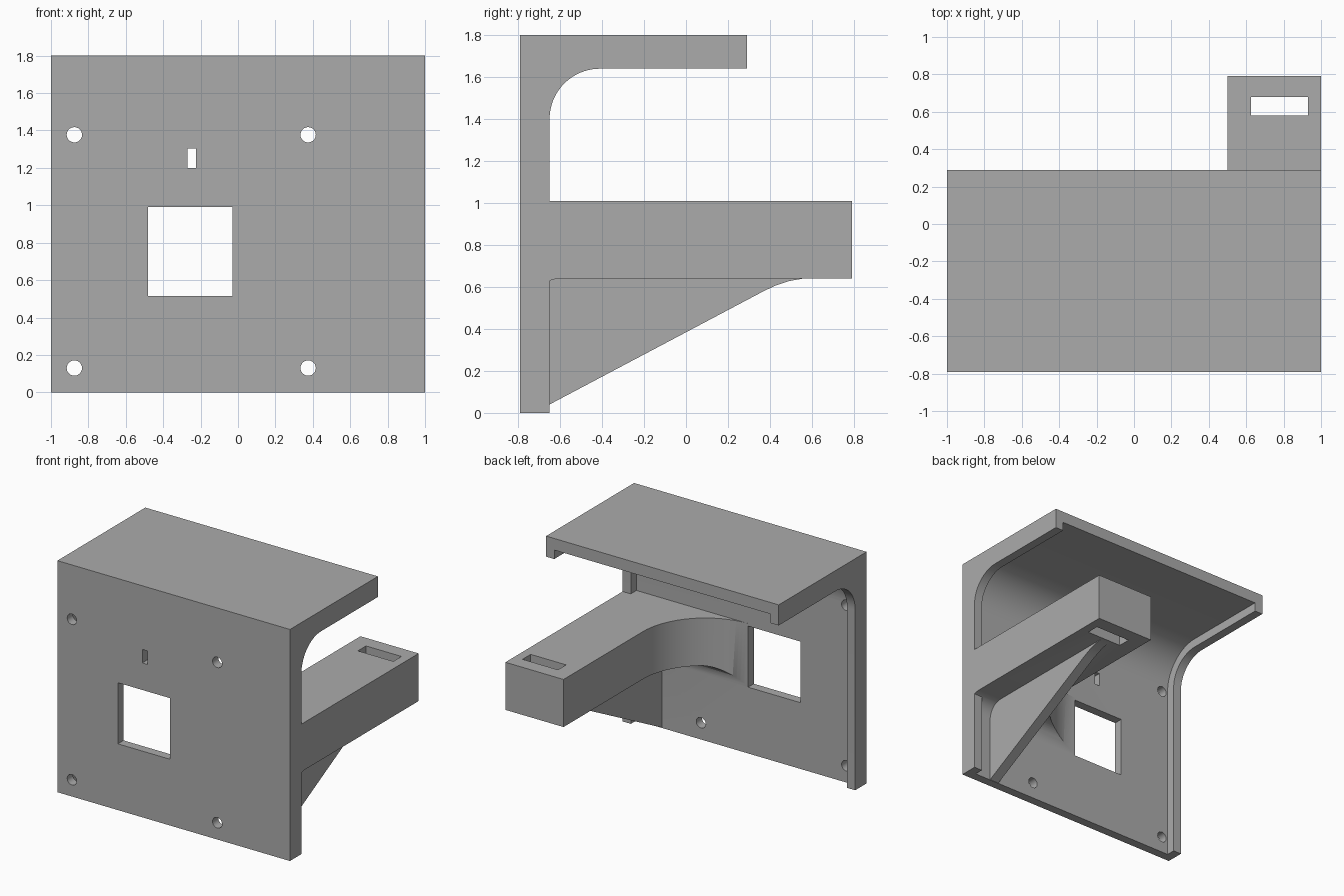
import bpy
import bmesh
import math
from mathutils import Vector

if "Cube" in bpy.data.objects:
    bpy.data.objects.remove(bpy.data.objects["Cube"], do_unlink=True)

grey = bpy.data.materials.new("matte_grey")
grey.use_nodes = True
GREY = (0.41, 0.41, 0.41, 1)
grey.diffuse_color = GREY
grey.node_tree.nodes["Principled BSDF"].inputs["Base Color"].default_value = GREY


def arc(cx, cy, r, start, end, steps=20):
    """Points on an arc, angles in degrees."""
    angles = [math.radians(start + (end - start) * i / steps) for i in range(steps + 1)]
    return [(cx + r * math.cos(a), cy + r * math.sin(a)) for a in angles]


def prism(name, points, axis, low, high):
    """Extrude a 2D outline along x (points are y, z), y (x, z) or z (x, y)."""
    place = {"x": lambda p: (low, p[0], p[1]),
             "y": lambda p: (p[0], low, p[1]),
             "z": lambda p: (p[0], p[1], low)}[axis]
    bm = bmesh.new()
    face = bm.faces.new([bm.verts.new(place(p)) for p in points])
    result = bmesh.ops.extrude_face_region(bm, geom=[face])
    shift = Vector([high - low if a == axis else 0 for a in "xyz"])
    moved = [g for g in result["geom"] if isinstance(g, bmesh.types.BMVert)]
    bmesh.ops.translate(bm, verts=moved, vec=shift)
    bmesh.ops.recalc_face_normals(bm, faces=bm.faces[:])
    mesh = bpy.data.meshes.new(name)
    bm.to_mesh(mesh)
    bm.free()
    mesh.materials.append(grey)
    obj = bpy.data.objects.new(name, mesh)
    bpy.context.collection.objects.link(obj)
    return obj


def box(x0, x1, y0, y1):
    return [(x0, y0), (x1, y0), (x1, y1), (x0, y1)]


def combine(target, tool, operation):
    """Apply a boolean and discard the tool object."""
    tool.hide_render = True
    mod = target.modifiers.new(operation.lower(), "BOOLEAN")
    mod.operation = operation
    mod.solver = "EXACT"
    mod.object = tool
    bpy.context.view_layer.objects.active = target
    bpy.ops.object.modifier_apply(modifier=mod.name)
    bpy.data.objects.remove(tool, do_unlink=True)


FRONT, RIM, SKIN = -0.79, -0.65, -0.72   # y of front, rim back and thin panel back
UNDER, ARM_TOP = 0.64, 1.01              # arm heights

# Upright panel and top shelf, at full rim thickness
shell = [(FRONT, 0), (RIM, 0)] + arc(-0.41, 1.4, 0.24, 180, 90)
shell += [(0.29, 1.64), (0.29, 1.8), (FRONT, 1.8)]
bracket = prism("bracket", shell, "x", -1, 1)

# Recess that leaves a raised rim along both sides
recess = [(SKIN, -0.1)] + arc(-0.41, 1.4, 0.31, 180, 90) + [(0.4, 1.71), (0.4, -0.1)]
combine(bracket, prism("recess", recess, "x", -0.93, 0.93), "DIFFERENCE")

# Arm with a wide sweep into the panel
plan = [(1, -0.75), (1, 0.79), (0.5, 0.79)] + arc(-0.04, -0.18, 0.54, 0, -90, 32)
plan += [(-0.04, -0.75)]
arm = prism("arm", plan, "z", 0.52, ARM_TOP)

# Underside of the arm, rounded where it meets the panel
under = [(SKIN, 0.4)] + arc(-0.6, 0.52, 0.12, 180, 90, 12) + [(0.9, UNDER), (0.9, 0.4)]
combine(arm, prism("underside", under, "x", -0.2, 1.1), "DIFFERENCE")
combine(arm, prism("strap_slot", box(0.625, 0.93, 0.58, 0.68), "z", 0.4, 1.2), "DIFFERENCE")
combine(bracket, arm, "UNION")

# Sloping gusset below the arm
gusset = [(-0.75, 0.003), (SKIN, 0.003), (0.37, 0.58), (0.43, 0.608), (0.49, 0.628),
          (0.57, 0.642), (0.57, 0.7), (-0.75, 0.7)]
combine(bracket, prism("gusset", gusset, "x", 0.71, 0.79), "UNION")

# Openings in the panel: window, small slot and four screw holes
openings = [box(-0.48, -0.03, 0.515, 0.99), box(-0.27, -0.225, 1.2, 1.305)]
openings += [arc(x, z, 0.041, 0, 345, 23) for x in (-0.875, 0.375) for z in (0.13, 1.377)]
for outline in openings:
    combine(bracket, prism("opening", outline, "y", -0.9, -0.6), "DIFFERENCE")

bpy.ops.object.select_all(action="DESELECT")
bracket.select_set(True)
bpy.context.view_layer.objects.active = bracket
bpy.ops.object.shade_smooth_by_angle(angle=math.radians(30))
